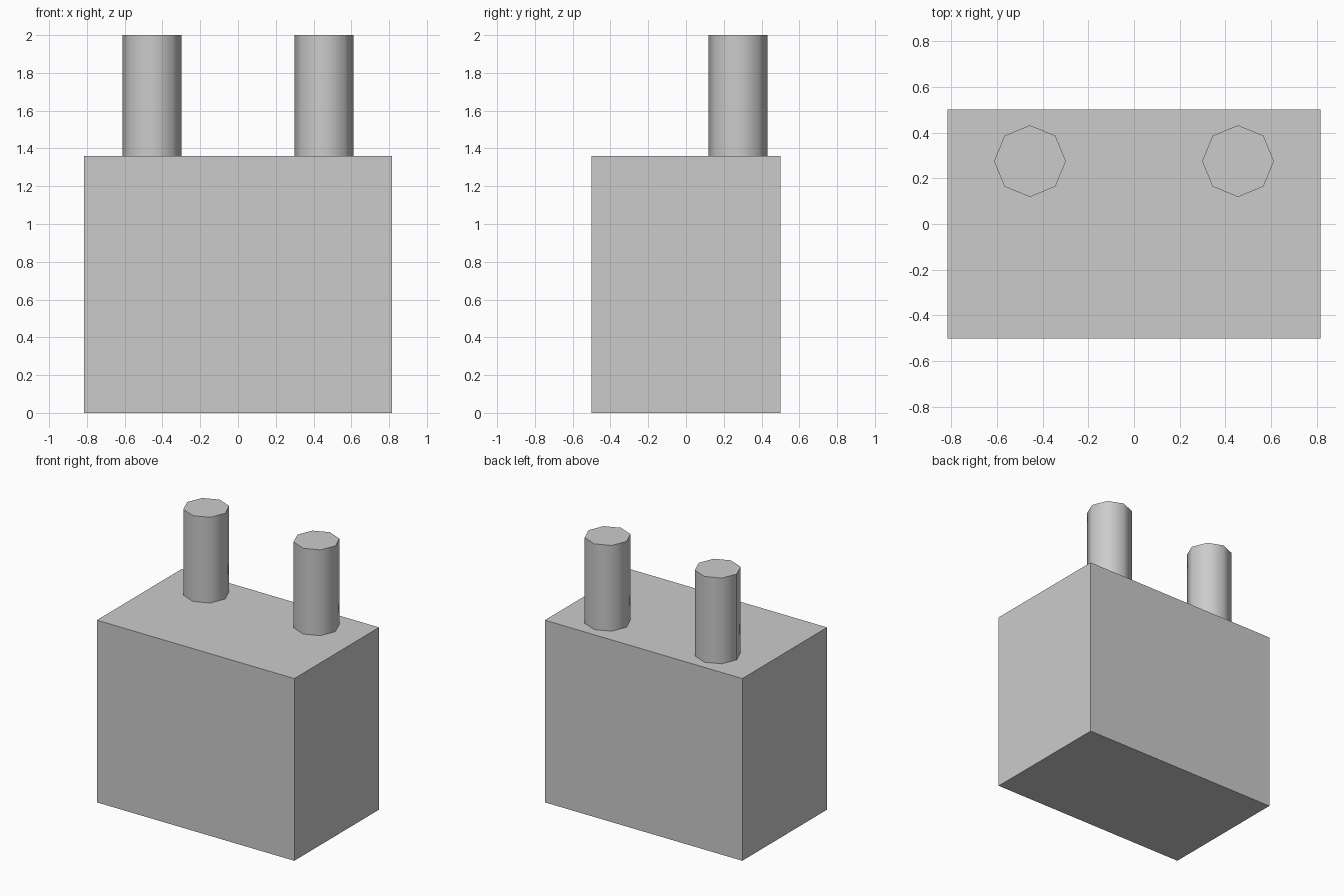
import bpy
import math

cube = bpy.data.objects.get("Cube")
if cube:
    bpy.data.objects.remove(cube, do_unlink=True)

WIDTH, DEPTH, BODY_TOP, TOP = 1.63, 1.0, 1.36, 2.0
POST_X, POST_Y, POST_RADIUS = 0.455, 0.275, 0.157

# Single grey material
grey = bpy.data.materials.new("plain_grey")
grey.use_nodes = True
colour = (0.6, 0.6, 0.6, 1)
grey.diffuse_color = colour
grey.node_tree.nodes["Principled BSDF"].inputs["Base Color"].default_value = colour


def finish(name):
    obj = bpy.context.object
    obj.name = name
    obj.data.materials.append(grey)
    return obj


# Block body
bpy.ops.mesh.primitive_cube_add(size=1, location=(0, 0, BODY_TOP / 2))
body = finish("body")
body.scale = (WIDTH, DEPTH, BODY_TOP)
bpy.ops.object.transform_apply(location=False, rotation=False, scale=True)

# Eight-sided posts near the back edge, smooth round the sides
for side, name in ((1, "left_post"), (-1, "right_post")):
    bpy.ops.mesh.primitive_cylinder_add(
        vertices=8, radius=POST_RADIUS, depth=TOP - BODY_TOP,
        location=(side * POST_X, POST_Y, (TOP + BODY_TOP) / 2))
    finish(name)
    bpy.ops.object.shade_smooth_by_angle(angle=math.radians(50))
